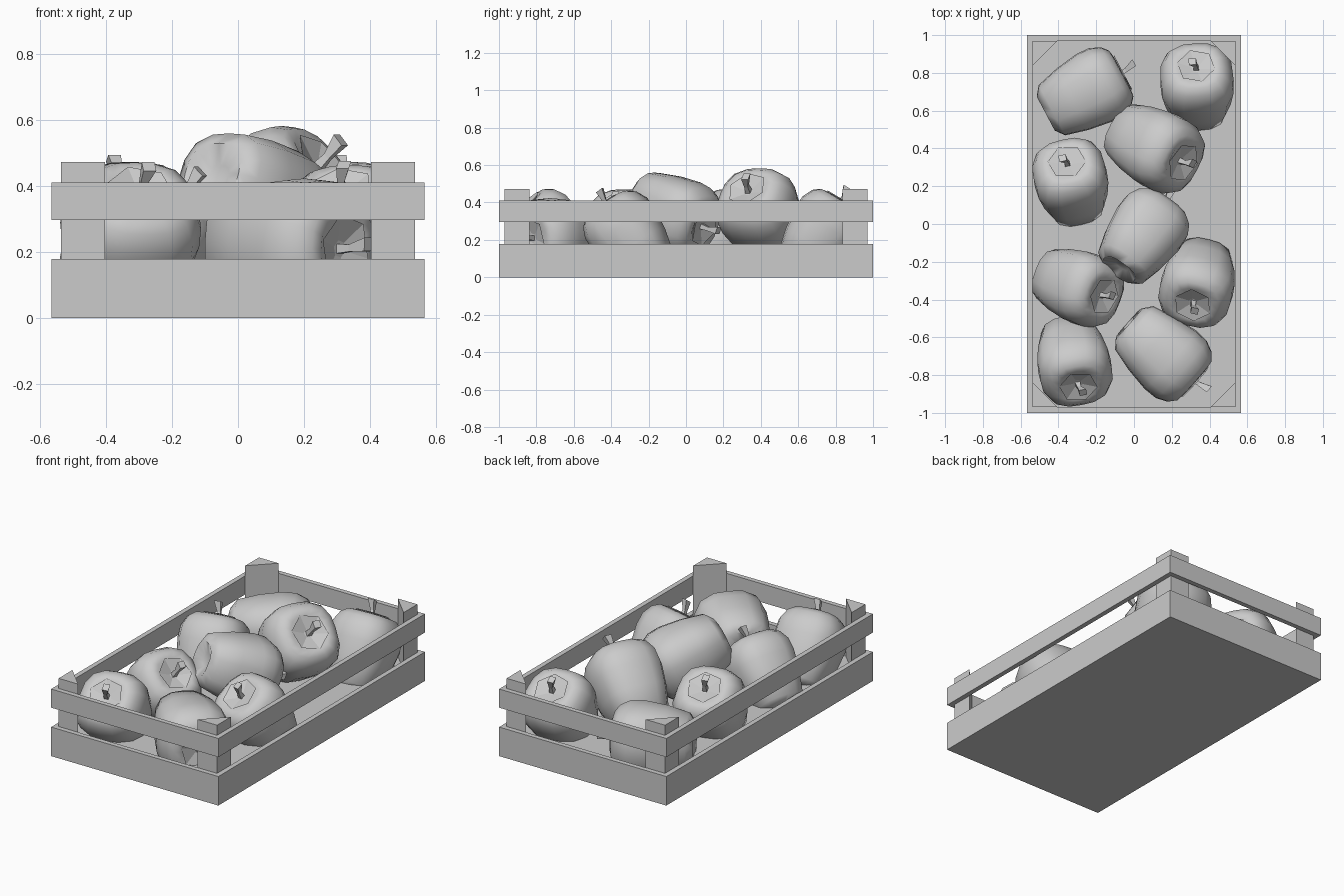
import bpy, bmesh, math
from mathutils import Vector, Matrix

if "Cube" in bpy.data.objects:
    bpy.data.objects.remove(bpy.data.objects["Cube"])

grey = bpy.data.materials.new("light_grey")
grey.use_nodes = True
grey.diffuse_color = (0.6, 0.6, 0.6, 1)
grey.node_tree.nodes["Principled BSDF"].inputs["Base Color"].default_value = (0.6, 0.6, 0.6, 1)


def finish(name, bm, smooth=False):
    bmesh.ops.recalc_face_normals(bm, faces=bm.faces)
    mesh = bpy.data.meshes.new(name)
    bm.to_mesh(mesh)
    bm.free()
    mesh.materials.append(grey)
    obj = bpy.data.objects.new(name, mesh)
    bpy.context.collection.objects.link(obj)
    if smooth:
        bpy.ops.object.select_all(action='DESELECT')
        obj.select_set(True)
        bpy.context.view_layer.objects.active = obj
        bpy.ops.object.shade_smooth_by_angle(angle=math.radians(65))
    return obj


def prism(name, outline, z0, z1):
    bm = bmesh.new()
    low = [bm.verts.new((x, y, z0)) for x, y in outline]
    high = [bm.verts.new((x, y, z1)) for x, y in outline]
    bm.faces.new(low)
    bm.faces.new(high)
    n = len(outline)
    for i in range(n):
        j = (i + 1) % n
        bm.faces.new((low[i], low[j], high[j], high[i]))
    return finish(name, bm)


def box(name, x0, x1, y0, y1, z0, z1):
    return prism(name, [(x0, y0), (x1, y0), (x1, y1), (x0, y1)], z0, z1)


# Crate: floor, two levels of boards, triangular corner posts
W, L, T = 0.567, 1.0, 0.03
box("crate_floor", -W + T, W - T, -L + T, L - T, 0, 0.12)
for level, z0, z1 in (("lower", 0, 0.178), ("upper", 0.297, 0.411)):
    for side, s in (("right", -1), ("left", 1)):
        xs = sorted((s * W, s * (W - T)))
        box(f"{level}_{side}_board", *xs, -L, L, z0, z1)
    for side, s in (("front", -1), ("back", 1)):
        ys = sorted((s * L, s * (L - T)))
        box(f"{level}_{side}_board", -W + T, W - T, *ys, z0, z1)
for sx, side in ((-1, "right"), (1, "left")):
    for sy, end in ((-1, "front"), (1, "back")):
        x, y = sx * (W - T), sy * (L - T)
        prism(f"{end}_{side}_post", [(x, y), (x - sx * 0.133, y), (x, y - sy * 0.133)], 0.1, 0.473)

# Pepper body: lobed rings from the bottom dimple to the stem dimple
PROFILE = [(0.04, -0.2), (0.1, -0.23), (0.148, -0.195), (0.18, -0.08), (0.199, 0.04),
           (0.196, 0.11), (0.17, 0.165), (0.135, 0.193), (0.1, 0.198), (0.05, 0.17)]
SEGMENTS, LOBES = 16, 4


def ring(bm, radius, z, count, lobes=0.0, shift=0.0):
    out = []
    for i in range(count):
        a = math.tau * i / count
        r = radius * (1 + lobes * math.cos(LOBES * a))
        out.append(bm.verts.new((shift + r * math.cos(a), r * math.sin(a), z)))
    return out


def skin(bm, rings):
    for a, b in zip(rings, rings[1:]):
        for i in range(len(a)):
            j = (i + 1) % len(a)
            bm.faces.new((a[i], a[j], b[j], b[i]))
    bm.faces.new(rings[0])
    bm.faces.new(rings[-1])


def pepper(index, center, stem_dir, size):
    # Turned so that a groove, not a lobe, lies on top
    place = (Matrix.Translation(center) @ Vector(stem_dir).to_track_quat('Z', 'Y').to_matrix().to_4x4()
             @ Matrix.Rotation(math.pi / 4, 4, 'Z') @ Matrix.Scale(size, 4))
    bm = bmesh.new()
    skin(bm, [ring(bm, r, z, SEGMENTS, 0.05) for r, z in PROFILE])
    bm.transform(place)
    # Underside flattened where it rests in the crate
    for v in bm.verts:
        v.co.z = max(v.co.z, 0.05)
    finish(f"pepper_body_{index}", bm, True)

    # Hexagonal leaf cap sunk into the dimple
    bm = bmesh.new()
    skin(bm, [ring(bm, 0.05, 0.165, 6), ring(bm, 0.1, 0.204, 6), ring(bm, 0.025, 0.182, 6)])
    finish(f"pepper_cap_{index}", bm).matrix_world = place

    # Bent stem flaring at its cut end
    bm = bmesh.new()
    skin(bm, [ring(bm, 0.02, 0.175, 4), ring(bm, 0.014, 0.22, 4, shift=0.006),
              ring(bm, 0.027, 0.275, 4, shift=0.025)])
    finish(f"pepper_stem_{index}", bm).matrix_world = place


# Centre, direction of the stem and size for each pepper
PEPPERS = [
    ((-0.25, 0.70, 0.21), (0.85, 0.45, 0.0), 1.07),
    ((0.335, 0.725, 0.235), (-0.03, 0.53, 0.84), 1.03),
    ((0.11, 0.405, 0.33), (0.68, -0.36, 0.65), 1.1),
    ((-0.33, 0.22, 0.235), (-0.12, 0.52, 0.84), 1.03),
    ((0.05, -0.06, 0.345), (0.5, 0.7, -0.36), 1.05),
    ((-0.295, -0.33, 0.235), (0.66, -0.25, 0.7), 1.02),
    ((0.34, -0.31, 0.225), (-0.14, -0.56, 0.8), 1.03),
    ((-0.32, -0.725, 0.235), (0.12, -0.64, 0.74), 1.03),
    ((0.16, -0.69, 0.22), (0.7, -0.62, -0.05), 1.09),
]
for number, (center, direction, size) in enumerate(PEPPERS, 1):
    pepper(number, center, direction, size)
